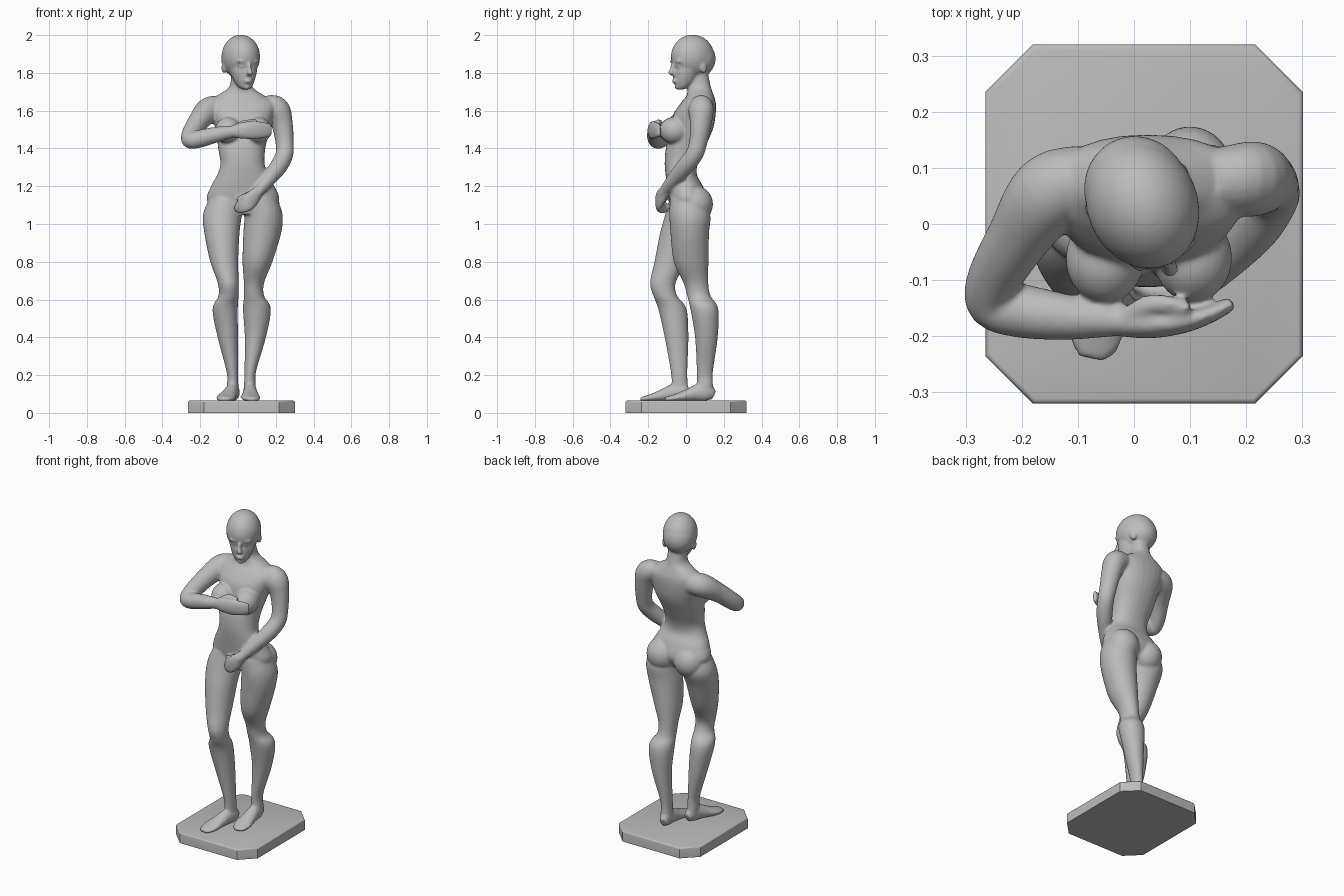
import bpy, bmesh, math
from mathutils import Vector, Matrix

stone = bpy.data.materials.new("grey_stone")
stone.diffuse_color = (0.5, 0.5, 0.5, 1)
bm = bmesh.new()          # all body volumes gather here, then fuse by remesh
N = 28


def catmull(rings, steps=5):
    p = [Vector(r) for r in rings]
    p = [2 * p[0] - p[1]] + p + [2 * p[-1] - p[-2]]
    out = []
    for i in range(1, len(p) - 2):
        a, b, c, d = p[i - 1:i + 3]
        for k in range(steps):
            t = k / steps
            out.append(0.5 * (2 * b + (c - a) * t + (2 * a - 5 * b + 4 * c - d) * t * t
                              + (3 * b - a - 3 * c + d) * t ** 3))
    return out + [p[-2]]


def loft(rings, ref=None, power=1.0, mat=Matrix()):
    """Rings are (x, y, z, half width, half depth). Without ref they lie flat."""
    pts = catmull(rings)
    loops = []
    for i, q in enumerate(pts):
        c = Vector(q[:3])
        if ref is None:
            u, v = Vector((1, 0, 0)), Vector((0, 1, 0))
        else:
            t = (Vector(pts[min(i + 1, len(pts) - 1)][:3]) - Vector(pts[max(i - 1, 0)][:3])).normalized()
            u = t.cross(Vector(ref)).normalized()
            v = t.cross(u)
        ring = []
        for k in range(N):
            s, w = math.sin(2 * math.pi * k / N), math.cos(2 * math.pi * k / N)
            s = math.copysign(abs(s) ** power, s)
            w = math.copysign(abs(w) ** power, w)
            ring.append(bm.verts.new(mat @ (c + u * w * max(q[3], .003) + v * s * max(q[4], .003))))
        loops.append(ring)
    faces = [bm.faces.new(loops[0]), bm.faces.new(loops[-1][::-1])]
    for a, b in zip(loops, loops[1:]):
        for k in range(N):
            j = (k + 1) % N
            faces.append(bm.faces.new((a[k], b[k], b[j], a[j])))
    bmesh.ops.recalc_face_normals(bm, faces=faces)


def ball(c, r, mat=Matrix(), rot=0):
    m = mat @ Matrix.Translation(c) @ Matrix.Rotation(rot, 4, 'X') @ Matrix.Diagonal((*r, 1))
    bmesh.ops.create_uvsphere(bm, u_segments=28, v_segments=18, radius=1, matrix=m)


Z = (0, 0, 1)
# torso and neck
loft([(.025, 0, 1.05, .10, .07), (.027, .012, 1.12, .19, .10), (.025, -.005, 1.20, .168, .095),
      (.025, -.025, 1.26, .135, .083), (.024, -.025, 1.32, .117, .088), (.02, -.005, 1.40, .125, .102),
      (.025, .03, 1.50, .143, .112), (.022, .045, 1.58, .168, .112), (.025, .065, 1.64, .175, .093),
      (.015, .075, 1.68, .125, .072), (.015, .07, 1.72, .066, .063), (.015, .062, 1.77, .052, .06),
      (.015, .055, 1.84, .05, .055)], power=.9)
# breasts and buttocks
ball((-.052, -.062, 1.495), (.07, .08, .072))
ball((.105, -.06, 1.495), (.07, .08, .072))
ball((-.055, .04, 1.10), (.092, .092, .095))
ball((.125, .047, 1.105), (.095, .096, .098))

# right leg, bent forward
loft([(-.06, .0, 1.14, .09, .085), (-.082, -.005, 1.05, .103, .105), (-.085, -.04, .95, .093, .098),
      (-.073, -.082, .80, .074, .085), (-.052, -.122, .69, .056, .068), (-.05, -.11, .62, .053, .063),
      (-.068, -.072, .55, .067, .075), (-.054, -.05, .40, .054, .063), (-.03, -.037, .22, .031, .044),
      (-.028, -.033, .15, .03, .043), (-.025, -.03, .10, .033, .047)])
# left leg, standing
loft([(.11, .0, 1.14, .095, .085), (.135, .02, 1.05, .101, .108), (.128, .02, .95, .10, .102),
      (.103, .027, .80, .079, .092), (.085, .052, .69, .054, .066), (.085, .068, .62, .053, .062),
      (.10, .097, .55, .074, .074), (.092, .108, .40, .056, .06), (.065, .10, .22, .031, .043),
      (.063, .10, .15, .031, .043), (.06, .10, .10, .034, .047)])
# feet
for dx, dy, turn in ((-.02, .0, .0), (.058, .133, .30)):
    m = Matrix.Translation((dx, dy, 0)) @ Matrix.Rotation(turn, 4, 'Z')
    loft([(0, .015, .095, .022, .026), (-.003, -.02, .108, .032, .046), (-.013, -.065, .108, .036, .046),
          (-.028, -.115, .095, .043, .034), (-.043, -.17, .082, .051, .023), (-.05, -.215, .075, .043, .015),
          (-.054, -.24, .072, .025, .01)], Z, mat=m)

# right arm across the chest
loft([(-.08, .09, 1.615, .055, .06), (-.15, .055, 1.605, .07, .068), (-.207, -.025, 1.545, .056, .056),
      (-.25, -.10, 1.475, .048, .05), (-.252, -.142, 1.445, .045, .046), (-.20, -.155, 1.452, .048, .047),
      (-.12, -.166, 1.472, .041, .042), (-.04, -.171, 1.487, .03, .033), (.0, -.172, 1.49, .027, .032)], Z)
# right hand and thumb
loft([(-.03, -.172, 1.489, .028, .032), (.03, -.178, 1.495, .026, .045), (.09, -.174, 1.497, .02, .048),
      (.14, -.158, 1.497, .016, .043), (.176, -.14, 1.497, .012, .034)], Z)
loft([(-.01, -.165, 1.51, .018, .018), (.035, -.142, 1.535, .018, .016), (.10, -.15, 1.542, .012, .012)], Z)

# left arm hanging, forearm towards the middle
loft([(.14, .08, 1.63, .055, .055), (.205, .08, 1.605, .07, .066), (.233, .078, 1.53, .056, .058),
      (.246, .066, 1.44, .047, .05), (.246, .045, 1.37, .046, .047), (.215, -.005, 1.305, .046, .046),
      (.16, -.065, 1.235, .038, .038), (.11, -.112, 1.175, .028, .03), (.09, -.125, 1.155, .026, .03)],
     (1, -1, 0))
# left hand and thumb
loft([(.115, -.11, 1.18, .024, .03), (.08, -.135, 1.14, .023, .042), (.045, -.142, 1.108, .02, .043),
      (.012, -.125, 1.09, .017, .035), (-.012, -.095, 1.085, .013, .024)], Z)
loft([(.08, -.12, 1.165, .017, .017), (.035, -.12, 1.148, .014, .014), (-.005, -.105, 1.13, .011, .011)], Z)

# head turned to its left: face, skull, hair, nose, lips, brow, ears
H = Matrix.Translation((.015, .035, 0)) @ Matrix.Rotation(math.radians(23), 4, 'Z')
loft([(0, -.07, 1.712, .018, .016), (0, -.058, 1.728, .038, .038), (0, -.045, 1.76, .056, .059),
      (0, -.035, 1.80, .07, .073), (0, -.025, 1.833, .079, .078), (0, -.018, 1.86, .086, .096),
      (0, -.01, 1.89, .09, .102)], mat=H)
ball((0, .0, 1.885), (.099, .118, .117), H, .15)
ball((0, .025, 1.875), (.094, .1, .1), H, .2)
loft([(0, -.112, 1.85, .009, .01), (0, -.118, 1.82, .011, .014), (0, -.125, 1.797, .016, .016),
      (0, -.108, 1.785, .01, .01)], mat=H)
ball((0, -.104, 1.757), (.022, .013, .013), H)
ball((0, -.086, 1.727), (.02, .016, .016), H)
for s in (-1, 1):
    ball((s * .034, -.094, 1.86), (.03, .018, .009), H)
    ball((s * .03, -.093, 1.834), (.017, .012, .008), H)
    ball((s * .085, .025, 1.83), (.014, .02, .032), H, .2)

# fused figure
mesh = bpy.data.meshes.new("standing_figure")
bm.to_mesh(mesh)
bm.free()
mesh.materials.append(stone)
figure = bpy.data.objects.new("standing_figure", mesh)
bpy.context.collection.objects.link(figure)
remesh = figure.modifiers.new("fuse", 'REMESH')
remesh.mode = 'VOXEL'
remesh.voxel_size = 0.0065
remesh.use_smooth_shade = True
smooth = figure.modifiers.new("soften", 'SMOOTH')
smooth.factor = 0.5
smooth.iterations = 7

# plinth with cut corners
bm = bmesh.new()
x0, x1, y1, c = -.265, .301, .32, .085
outline = [(x0 + c, -y1), (x1 - c, -y1), (x1, c - y1), (x1, y1 - c),
           (x1 - c, y1), (x0 + c, y1), (x0, y1 - c), (x0, c - y1)]
bottom = bm.faces.new([bm.verts.new((x, y, 0)) for x, y in outline])
top = bmesh.ops.extrude_face_region(bm, geom=[bottom])["geom"]
bmesh.ops.translate(bm, vec=(0, 0, .065), verts=[g for g in top if isinstance(g, bmesh.types.BMVert)])
bmesh.ops.recalc_face_normals(bm, faces=bm.faces[:])
rim = [e for e in bm.edges if all(v.co.z > .06 for v in e.verts)]
bmesh.ops.bevel(bm, geom=rim, offset=.009, segments=3, profile=.5, affect='EDGES')
mesh = bpy.data.meshes.new("plinth")
bm.to_mesh(mesh)
bm.free()
mesh.materials.append(stone)
plinth = bpy.data.objects.new("plinth", mesh)
bpy.context.collection.objects.link(plinth)
bpy.context.view_layer.objects.active = plinth
plinth.select_set(True)
bpy.ops.object.shade_smooth_by_angle(angle=math.radians(35))
